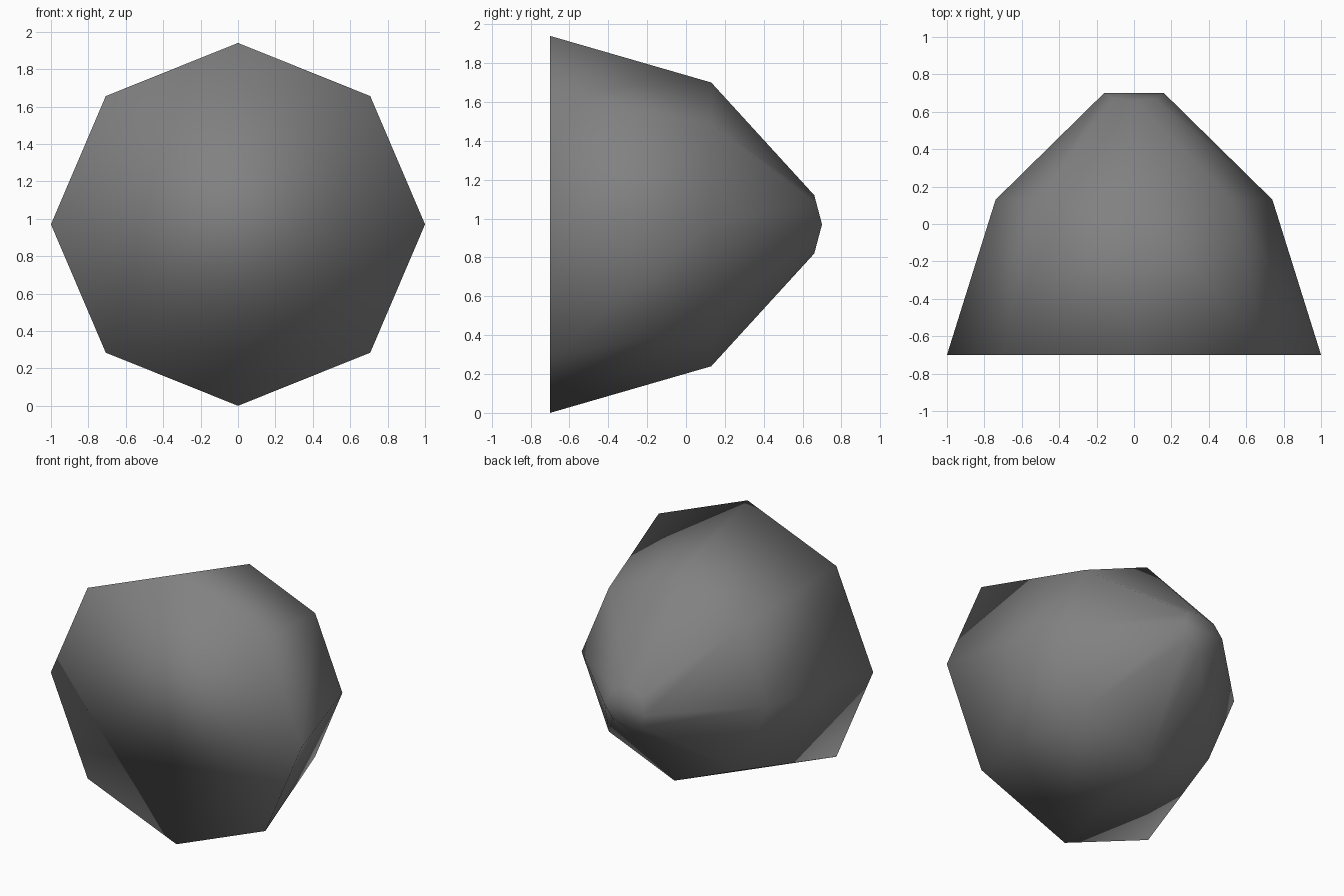
import bpy, bmesh
from math import cos, sin, tau

cube = bpy.data.objects.get("Cube")
if cube:
    bpy.data.objects.remove(cube, do_unlink=True)

SIDES = 8
CENTRE_Z = 0.97

# plain grey material
grey = bpy.data.materials.new("stone_grey")
grey.use_nodes = True
colour = (0.22, 0.22, 0.22, 1)
grey.diffuse_color = colour
grey.node_tree.nodes["Principled BSDF"].inputs["Base Color"].default_value = colour

# rings along y: (y, half width, half height, backward drop at top and bottom)
rings = [(-0.70, 1.00, 0.97, 0.0),
         (0.13, 0.74, 0.73, 0.0),
         (0.70, 0.16, 0.15, 0.04)]

bm = bmesh.new()
loops = []
for y, rx, rz, drop in rings:
    loop = []
    for i in range(SIDES):
        a = tau * i / SIDES
        loop.append(bm.verts.new((rx * cos(a), y - drop * abs(sin(a)),
                                  CENTRE_Z + rz * sin(a))))
    loops.append(loop)

# faceted side walls
for lower, upper in zip(loops, loops[1:]):
    for i in range(SIDES):
        j = (i + 1) % SIDES
        bm.faces.new((lower[i], lower[j], upper[j], upper[i]))

# flat front face
bm.faces.new(loops[0])

# back tip: two slopes meeting at a level ridge
half = SIDES // 2
tip = loops[-1]
bm.faces.new(tip[:half + 1])
bm.faces.new(tip[half:] + tip[:1])
bmesh.ops.recalc_face_normals(bm, faces=bm.faces)

mesh = bpy.data.meshes.new("faceted_dome")
bm.to_mesh(mesh)
bm.free()
mesh.materials.append(grey)
mesh.shade_smooth()
dome = bpy.data.objects.new("faceted_dome", mesh)
bpy.context.collection.objects.link(dome)
